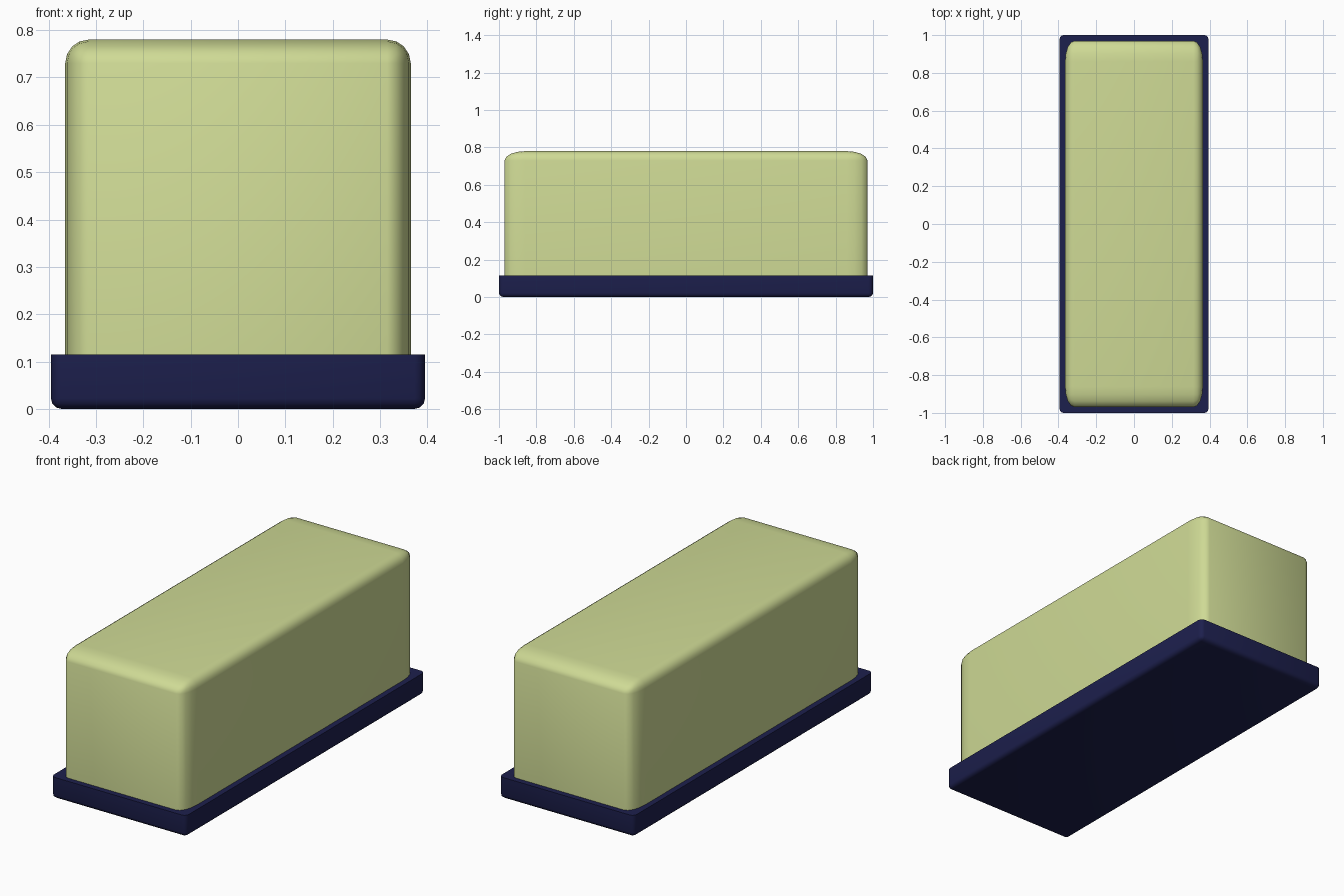
import bpy, bmesh, math
from mathutils import Matrix

if "Cube" in bpy.data.objects:
    bpy.data.objects.remove(bpy.data.objects["Cube"])


def material(name, color):
    m = bpy.data.materials.new(name)
    m.diffuse_color = color
    m.use_nodes = True
    m.node_tree.nodes["Principled BSDF"].inputs["Base Color"].default_value = m.diffuse_color
    return m


def rounded_block(name, size, z0, radius, stretch, open_side, segments, mat):
    """Block with all edges rounded except those around one flat side (+1 top, -1 bottom).
    The rounding is stretched along y."""
    sx, sy, sz = size
    bm = bmesh.new()
    bmesh.ops.create_cube(bm, size=1, matrix=Matrix.Diagonal((sx, sy / stretch, sz, 1)))
    flat_z = open_side * sz / 2
    edges = [e for e in bm.edges
             if not all(abs(v.co.z - flat_z) < 1e-5 for v in e.verts)]
    bmesh.ops.bevel(bm, geom=edges, offset=radius, segments=segments,
                    profile=0.5, affect='EDGES')
    bmesh.ops.scale(bm, vec=(1, stretch, 1), verts=bm.verts)
    bmesh.ops.translate(bm, vec=(0, 0, z0 + sz / 2), verts=bm.verts)
    bmesh.ops.recalc_face_normals(bm, faces=bm.faces)
    me = bpy.data.meshes.new(name)
    bm.to_mesh(me)
    bm.free()
    ob = bpy.data.objects.new(name, me)
    bpy.context.collection.objects.link(ob)
    me.materials.append(mat)
    bpy.ops.object.select_all(action='DESELECT')
    ob.select_set(True)
    bpy.context.view_layer.objects.active = ob
    bpy.ops.object.shade_smooth_by_angle(angle=math.radians(40))
    return ob


navy = material("navy", (0.012, 0.014, 0.075, 1))
lime = material("pale_green", (0.62, 0.70, 0.30, 1))

# Shallow base, rounded underneath and at the corners
rounded_block("base", (0.79, 2.0, 0.115), 0.0, 0.022, 1.2, 1, 3, navy)

# Tall cover, rounded on top and at the corners
rounded_block("cover", (0.73, 1.94, 0.667), 0.113, 0.05, 2.2, -1, 4, lime)
